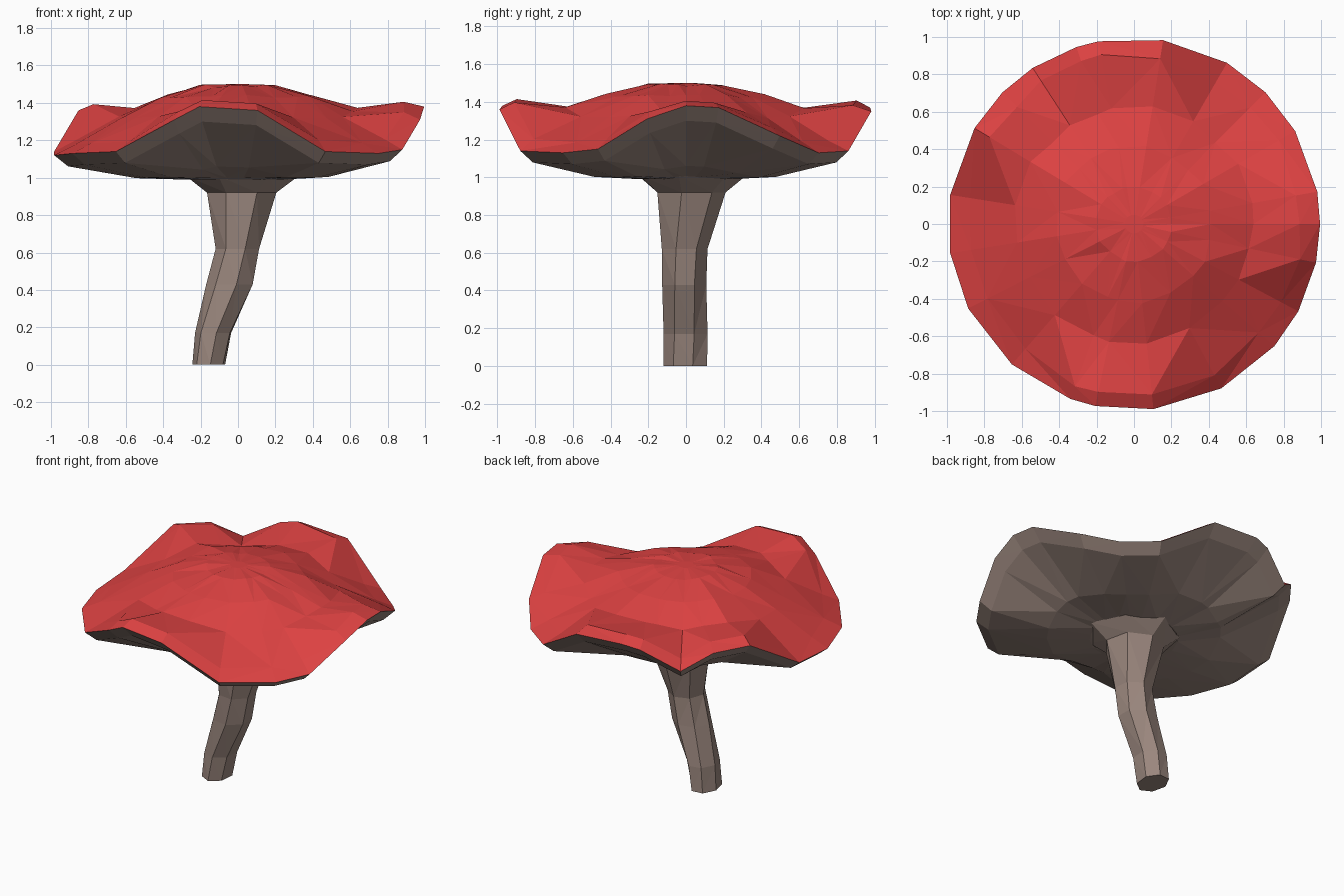
import bpy
import bmesh
import random
from math import radians, sin, cos, tau

random.seed(4)

if "Cube" in bpy.data.objects:
    bpy.data.objects.remove(bpy.data.objects["Cube"], do_unlink=True)


def make_material(name, colour):
    mat = bpy.data.materials.new(name)
    mat.use_nodes = True
    mat.diffuse_color = colour
    shader = mat.node_tree.nodes["Principled BSDF"]
    shader.inputs["Base Color"].default_value = colour
    shader.inputs["Roughness"].default_value = 0.9
    return mat


red = make_material("cap red", (0.72, 0.054, 0.054, 1))
brown = make_material("flesh brown", (0.33, 0.245, 0.21, 1))


def loft(name, rings, materials, first_red=None):
    """Skin a list of equally long point rings and cap both ends."""
    bm = bmesh.new()
    loops = [[bm.verts.new(p) for p in ring] for ring in rings]
    for level, (low, high) in enumerate(zip(loops, loops[1:])):
        for i in range(len(low)):
            j = (i + 1) % len(low)
            face = bm.faces.new((low[i], low[j], high[j], high[i]))
            if first_red is not None and level >= first_red:
                face.material_index = 1
    bm.faces.new(loops[0][::-1])
    top = bm.faces.new(loops[-1])
    if first_red is not None:
        top.material_index = 1
    bmesh.ops.triangulate(bm, faces=bm.faces[:], quad_method="SHORT_EDGE")
    bmesh.ops.recalc_face_normals(bm, faces=bm.faces[:])
    mesh = bpy.data.meshes.new(name)
    bm.to_mesh(mesh)
    bm.free()
    for mat in materials:
        mesh.materials.append(mat)
    obj = bpy.data.objects.new(name, mesh)
    bpy.context.collection.objects.link(obj)
    return obj


# Wavy rim: direction in degrees and height of the outer edge
rim = [(0, 1.38), (10, 1.37), (30, 1.22), (45, 1.13), (60, 1.14), (81, 1.35),
       (101, 1.37), (108, 1.35), (123, 1.22), (135, 1.34), (149, 1.36),
       (171, 1.14), (189, 1.12), (207, 1.13), (229, 1.14), (250, 1.31),
       (258, 1.38), (276, 1.36), (298, 1.14), (319, 1.13), (332, 1.15),
       (348, 1.31)]
LOW, HIGH = 1.13, 1.38

# Cap rings from the underside, round the rim, up to the crown:
# radius, height below a rim dip, height below a rim crest
levels = [(0.28, 0.99, 1.0), (0.55, 1.0, 1.06), (0.92, 1.07, 1.3),
          (0.995, LOW, HIGH),
          (0.9, 1.19, 1.41), (0.63, 1.32, 1.37), (0.42, 1.43, 1.44),
          (0.2, 1.49, 1.49)]
RIM_LEVEL = 3

cap_rings = []
for n, (radius, dip, crest) in enumerate(levels):
    ring = []
    for deg, height in rim:
        lift = (height - LOW) / (HIGH - LOW)
        wobble = random.uniform(-0.03, 0.03) if n > RIM_LEVEL else 0
        r = radius * (1 + wobble)
        a = radians(deg)
        ring.append((r * cos(a), r * sin(a),
                     dip + (crest - dip) * lift + wobble / 4))
    cap_rings.append(ring)
crown = [(0.05 * cos(radians(d)), 0.05 * sin(radians(d)), 1.5) for d, h in rim]
cap_rings.append(crown)
loft("mushroom_cap", cap_rings, [brown, red], RIM_LEVEL)

# Leaning, twisting stem that flares into a collar under the cap:
# height, centre x, centre y, half width, half depth
sections = [(0, -0.155, 0, 0.09, 0.12), (0.17, -0.13, 0, 0.1, 0.12),
            (0.43, -0.04, -0.01, 0.13, 0.12), (0.62, 0, -0.01, 0.12, 0.125),
            (0.92, 0.02, 0.02, 0.19, 0.19), (1.01, 0.02, 0.02, 0.31, 0.3)]
SIDES = 7
stem_rings = []
for z, cx, cy, w, d in sections:
    turn = 0.3 + z * 0.4
    stem_rings.append([(cx + w * cos(turn + tau * i / SIDES),
                        cy + d * sin(turn + tau * i / SIDES), z)
                       for i in range(SIDES)])
loft("stem", stem_rings, [brown])
